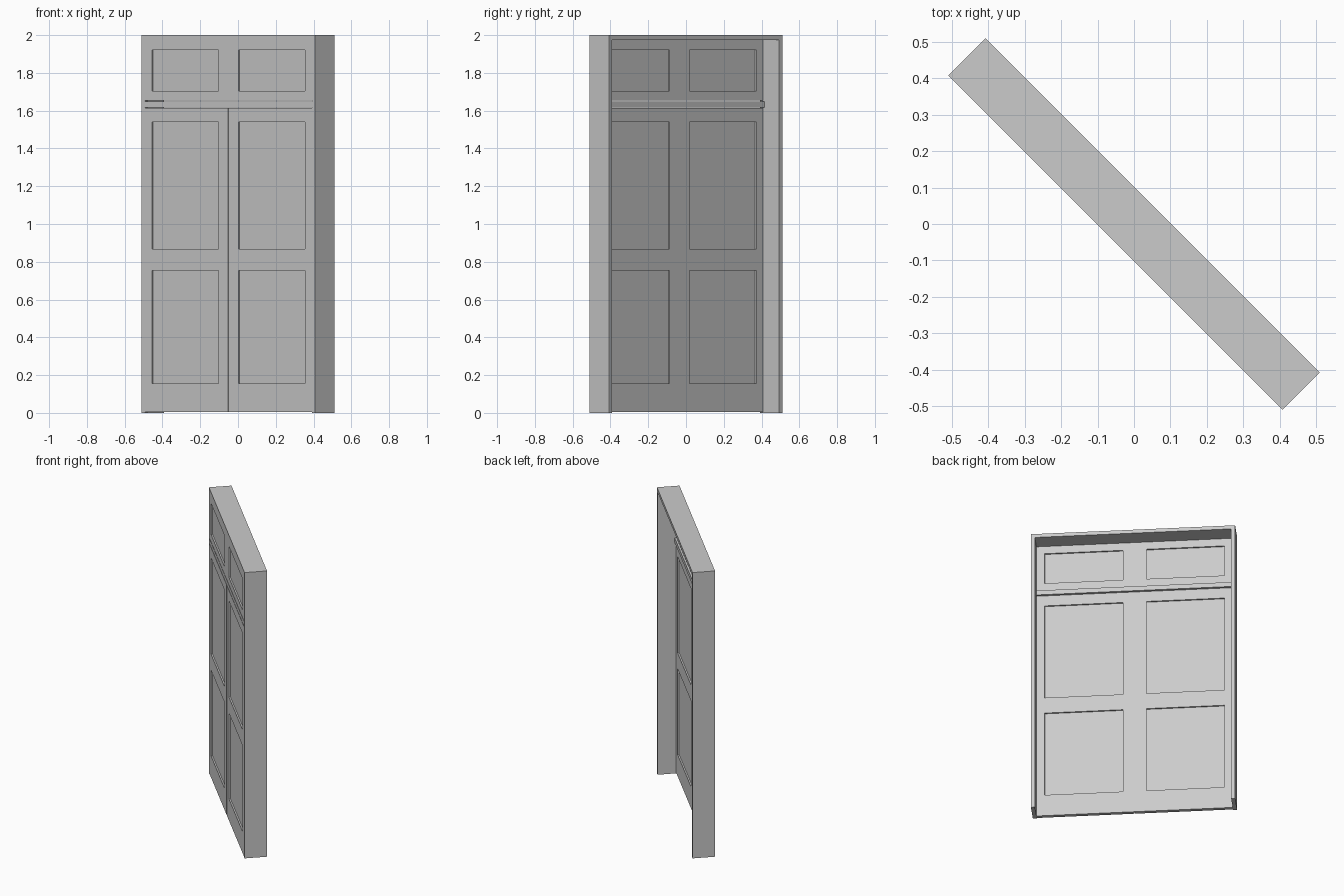
import bpy, bmesh, math
from mathutils import Vector

cube = bpy.data.objects.get("Cube")
if cube:
    bpy.data.objects.remove(cube, do_unlink=True)

paint = bpy.data.materials.new("grey_paint")
paint.use_nodes = True
GREY = (0.6, 0.6, 0.6, 1)
paint.diffuse_color = GREY
paint.node_tree.nodes["Principled BSDF"].inputs["Base Color"].default_value = GREY

# Overall sizes, in the door's own frame before it is turned
WIDTH, HEIGHT = 0.65, 2.0            # half width, full height
FRONT, BACK = -0.0725, 0.0725
LEAF_BACK = -0.047
JAMB = 0.025
INNER = WIDTH - JAMB
GAP = 0.004
RECESS = 0.01
RAIL_LOW, RAIL_HIGH = 1.617, 1.649
TURN = -math.pi / 4


def finish(name, bm):
    bmesh.ops.recalc_face_normals(bm, faces=bm.faces)
    mesh = bpy.data.meshes.new(name)
    bm.to_mesh(mesh)
    bm.free()
    mesh.materials.append(paint)
    obj = bpy.data.objects.new(name, mesh)
    obj.rotation_euler.z = TURN
    bpy.context.collection.objects.link(obj)
    return obj


def box_mesh(low, high):
    bm = bmesh.new()
    bmesh.ops.create_cube(bm, size=1)
    low, high = Vector(low), Vector(high)
    for v in bm.verts:
        v.co = (low + high) / 2 + v.co * (high - low)
    return bm


def box(name, low, high):
    return finish(name, box_mesh(low, high))


def panelled_leaf(name, x_span, z_span, columns, rows):
    """Slab with sunk panels on both faces, one per column and row."""
    bm = box_mesh((x_span[0], FRONT, z_span[0]), (x_span[1], LEAF_BACK, z_span[1]))
    cuts = [(Vector((x, 0, 0)), (1, 0, 0)) for col in columns for x in col]
    cuts += [(Vector((0, 0, z)), (0, 0, 1)) for row in rows for z in row]
    for point, normal in cuts:
        bmesh.ops.bisect_plane(bm, geom=bm.verts[:] + bm.edges[:] + bm.faces[:],
                               plane_co=point, plane_no=normal)
    bm.normal_update()

    def is_panel(face):
        c = face.calc_center_median()
        return (abs(face.normal.y) > 0.9
                and any(a < c.x < b for a, b in columns)
                and any(a < c.z < b for a, b in rows))

    panels = [f for f in bm.faces if is_panel(f)]
    sunk = bmesh.ops.extrude_discrete_faces(bm, faces=panels)["faces"]
    middle = (FRONT + LEAF_BACK) / 2
    for face in sunk:
        inward = RECESS if face.calc_center_median().y < middle else -RECESS
        for v in face.verts:
            v.co.y += inward
    bmesh.ops.dissolve_limit(bm, angle_limit=0.01, verts=bm.verts[:], edges=bm.edges[:])
    return finish(name, bm)


# Frame: two jambs and the head between them
box("right_jamb", (-WIDTH, FRONT, 0), (-INNER, BACK, HEIGHT))
box("left_jamb", (INNER, FRONT, 0), (WIDTH, BACK, HEIGHT))
box("head", (-INNER, FRONT, HEIGHT - JAMB), (INNER, BACK, HEIGHT))

# Cross rail standing slightly proud at the back
box("cross_rail", (-INNER, FRONT, RAIL_LOW), (INNER, LEAF_BACK + 0.01, RAIL_HIGH))

# Two door leaves with a strip closing the joint from behind
right_column, left_column = (-0.573, -0.075), (0.075, 0.573)
door_rows = [(0.155, 0.755), (0.867, 1.54)]
door_span = (GAP, RAIL_LOW - GAP)
panelled_leaf("right_leaf", (-INNER, -GAP / 2), door_span, [right_column], door_rows)
panelled_leaf("left_leaf", (GAP / 2, INNER), door_span, [left_column], door_rows)
box("meeting_strip", (-GAP / 2, LEAF_BACK - RECESS, door_span[0]),
    (GAP / 2, LEAF_BACK, door_span[1]))

# Fixed panel above the rail
panelled_leaf("top_panel", (-INNER, INNER), (RAIL_HIGH + GAP, HEIGHT - JAMB),
              [right_column, left_column], [(1.705, 1.922)])
